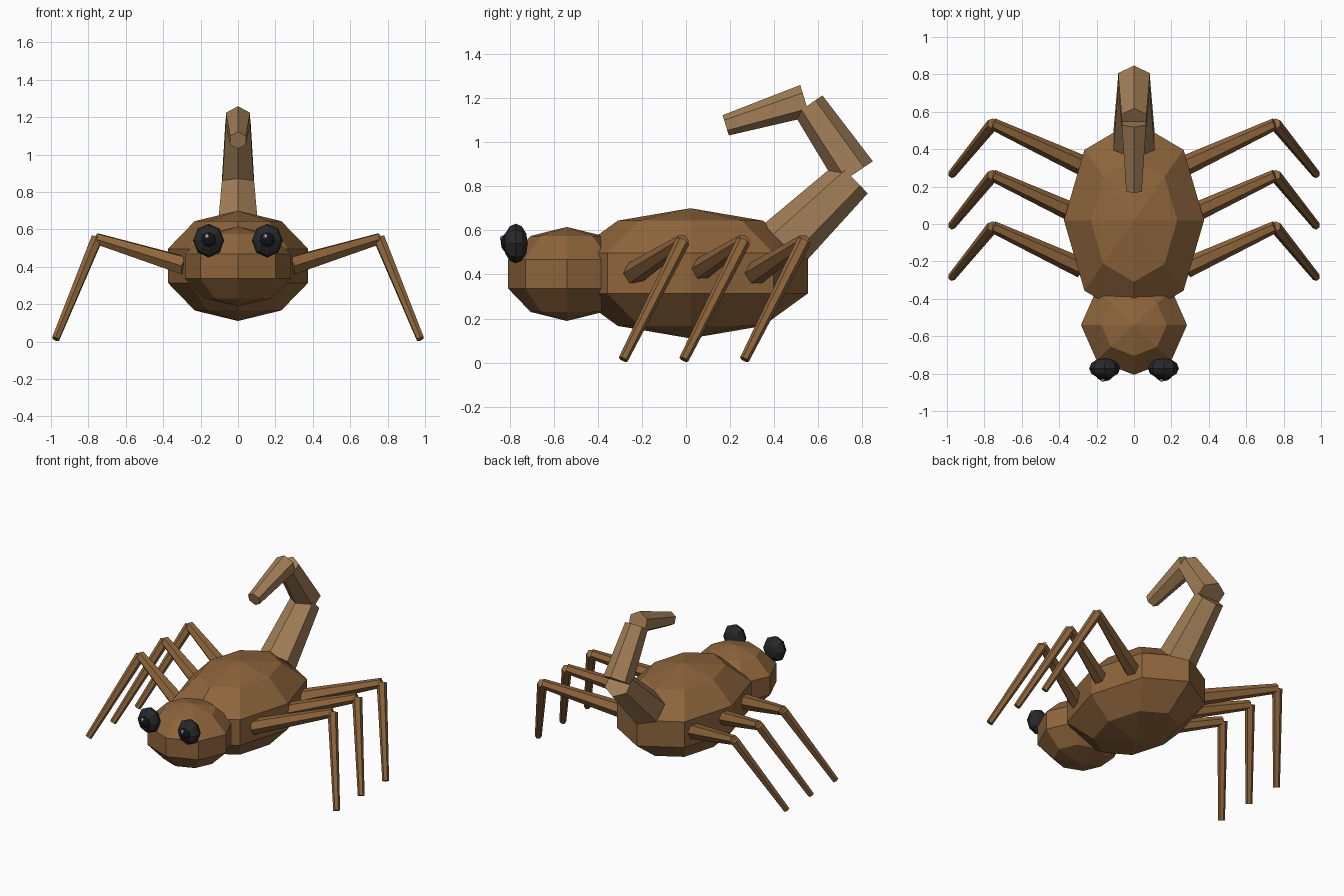
import bpy, bmesh
from mathutils import Vector, Matrix

if "Cube" in bpy.data.objects:
    bpy.data.objects.remove(bpy.data.objects["Cube"])


def material(name, rgb):
    m = bpy.data.materials.new(name)
    m.diffuse_color = (*rgb, 1)
    m.use_nodes = True
    m.node_tree.nodes["Principled BSDF"].inputs["Base Color"].default_value = m.diffuse_color
    return m


BROWN = material("brown", (0.27, 0.13, 0.045))
TAN = material("tan", (0.36, 0.21, 0.095))
DARK = material("dark", (0.022, 0.022, 0.024))
BLACK = material("black", (0.006, 0.007, 0.009))
WHITE = material("white", (0.8, 0.8, 0.8))


def add(name, bm, mat):
    me = bpy.data.meshes.new(name)
    bm.to_mesh(me)
    bm.free()
    me.materials.append(mat)
    ob = bpy.data.objects.new(name, me)
    bpy.context.collection.objects.link(ob)
    return ob


def ball(name, centre, radii, mat, seg=8, rings=5, face_front=False):
    """Faceted ellipsoid; face_front points its pole along y."""
    bm = bmesh.new()
    bmesh.ops.create_uvsphere(bm, u_segments=seg, v_segments=rings, radius=1)
    if face_front:
        bm.transform(Matrix.Rotation(1.5707963, 4, 'X'))
    bm.transform(Matrix.Translation(centre) @ Matrix.Diagonal((*radii, 1)))
    return add(name, bm, mat)


def limb(name, a, b, r1, r2, mat):
    """Tapered six-sided rod from a to b."""
    a, b = Vector(a), Vector(b)
    z = (b - a).normalized()
    x = Vector((1, 0, 0))
    x = (x - z * x.dot(z)).normalized()
    y = z.cross(x)
    rot = Matrix((x, y, z)).transposed().to_4x4()
    bm = bmesh.new()
    bmesh.ops.create_cone(bm, cap_ends=True, segments=6, radius1=r1,
                          radius2=r2, depth=(b - a).length)
    bm.transform(Matrix.Translation((a + b) / 2) @ rot)
    return add(name, bm, mat)


# Body and head
ball("body", (0, 0.02, 0.405), (0.394, 0.56, 0.295), BROWN)
ball("head", (0, -0.54, 0.402), (0.298, 0.28, 0.213), BROWN)

# Eyes, pupils and glints
for side, s in (("left", -1), ("right", 1)):
    ball(side + "_eye", (s * 0.157, -0.772, 0.54), (0.083, 0.055, 0.09), DARK, 8, 6, True)
    ball(side + "_pupil", (s * 0.157, -0.808, 0.543), (0.045, 0.032, 0.045), BLACK, 8, 6, True)
    ball(side + "_glint", (s * 0.157 - 0.009, -0.834, 0.563), (0.012, 0.01, 0.014), WHITE, 6, 4, True)

# Legs: three bent pairs
for s, side in ((-1, "left"), (1, "right")):
    for y, row in ((-0.015, "front"), (0.26, "middle"), (0.535, "back")):
        knee = (s * 0.755, y, 0.55)
        limb(f"{side}_{row}_upper_leg", (s * 0.28, y - 0.22, 0.405), knee, 0.054, 0.032, BROWN)
        limb(f"{side}_{row}_lower_leg", knee, (s * 0.975, y - 0.27, 0.014), 0.033, 0.022, BROWN)

# Tail curling forward over the back
limb("tail_base", (0, 0.44, 0.535), (0, 0.756, 0.838), 0.128, 0.098, TAN)
limb("tail_middle", (0, 0.766, 0.858), (0, 0.555, 1.168), 0.098, 0.077, TAN)
limb("tail_tip", (0, 0.54, 1.187), (0, 0.18, 1.076), 0.075, 0.048, TAN)
